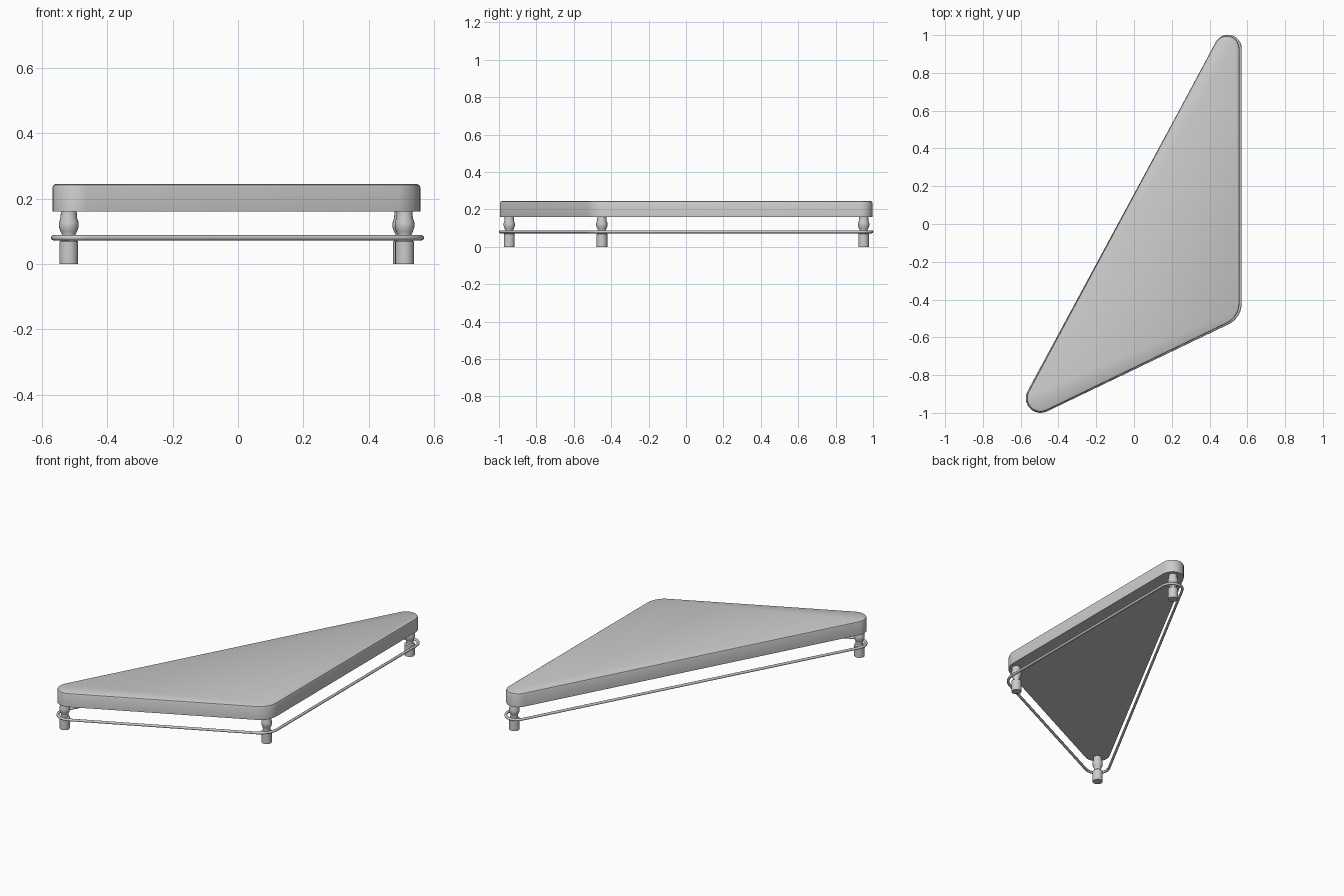
import bpy, bmesh, math
from mathutils import Vector

if "Cube" in bpy.data.objects:
    bpy.data.objects.remove(bpy.data.objects["Cube"])

# Corner circles (x, y, radius), counter-clockwise
CORNERS = [(-0.495, -0.922, 0.073), (0.440, -0.420, 0.118), (0.491, 0.930, 0.067)]


def outline(offset=0.0, shift=0.0, segs=10):
    """Rounded triangle: arcs joined by their common tangents."""
    circles = [(Vector((x + (shift if x > 0 else 0), y)), r + offset) for x, y, r in CORNERS]
    normals = []
    for i in range(3):
        (a, ra), (b, rb) = circles[i], circles[(i + 1) % 3]
        d = b - a
        normals.append(math.atan2(d.y, d.x) - math.acos((ra - rb) / d.length))
    pts = []
    for i, (c, r) in enumerate(circles):
        start, end = normals[i - 1], normals[i]
        sweep = (end - start) % (2 * math.pi)
        for k in range(segs + 1):
            t = start + sweep * k / segs
            pts.append((c.x + r * math.cos(t), c.y + r * math.sin(t)))
    return pts


def loft(name, rings, angle=35):
    """Skin closed rings from bottom to top and cap both ends."""
    bm = bmesh.new()
    loops = [[bm.verts.new(p) for p in ring] for ring in rings]
    n = len(loops[0])
    for lo, hi in zip(loops, loops[1:]):
        for i in range(n):
            j = (i + 1) % n
            bm.faces.new((lo[i], lo[j], hi[j], hi[i]))
    bm.faces.new(loops[0][::-1])
    bm.faces.new(loops[-1])
    bmesh.ops.recalc_face_normals(bm, faces=bm.faces)
    me = bpy.data.meshes.new(name)
    bm.to_mesh(me)
    bm.free()
    ob = bpy.data.objects.new(name, me)
    bpy.context.collection.objects.link(ob)
    bpy.ops.object.select_all(action='DESELECT')
    ob.select_set(True)
    bpy.context.view_layer.objects.active = ob
    bpy.ops.object.shade_smooth_by_angle(angle=math.radians(angle))
    return ob


# Thick table top with a softened upper rim
rim = [(0.16, 0), (0.234, 0), (0.241, -0.003), (0.245, -0.011)]
loft("table_top", [[(x, y, z) for x, y in outline(o)] for z, o in rim])

# Turned legs: straight foot, narrow neck, rounded bulge
profile = [(0.0, 0.029), (0.068, 0.029), (0.074, 0.022), (0.088, 0.020), (0.098, 0.025),
           (0.112, 0.030), (0.126, 0.030), (0.142, 0.025), (0.165, 0.024)]
legs = {"left_leg": (-0.518, -0.945), "right_leg": (0.510, -0.450), "back_leg": (0.503, 0.950)}
for name, (cx, cy) in legs.items():
    loft(name, [[(cx + r * math.cos(k * math.tau / 20), cy + r * math.sin(k * math.tau / 20), z)
                 for k in range(20)] for z, r in profile])

# Thin rail running round the outside of the legs
curve = bpy.data.curves.new("rail", 'CURVE')
curve.dimensions = '3D'
curve.bevel_depth = 0.008
curve.bevel_resolution = 2
path = outline(-0.003, 0.007)
spline = curve.splines.new('POLY')
spline.points.add(len(path) - 1)
for p, (x, y) in zip(spline.points, path):
    p.co = (x, y, 0.08, 1)
spline.use_cyclic_u = True
bpy.context.collection.objects.link(bpy.data.objects.new("rail", curve))
